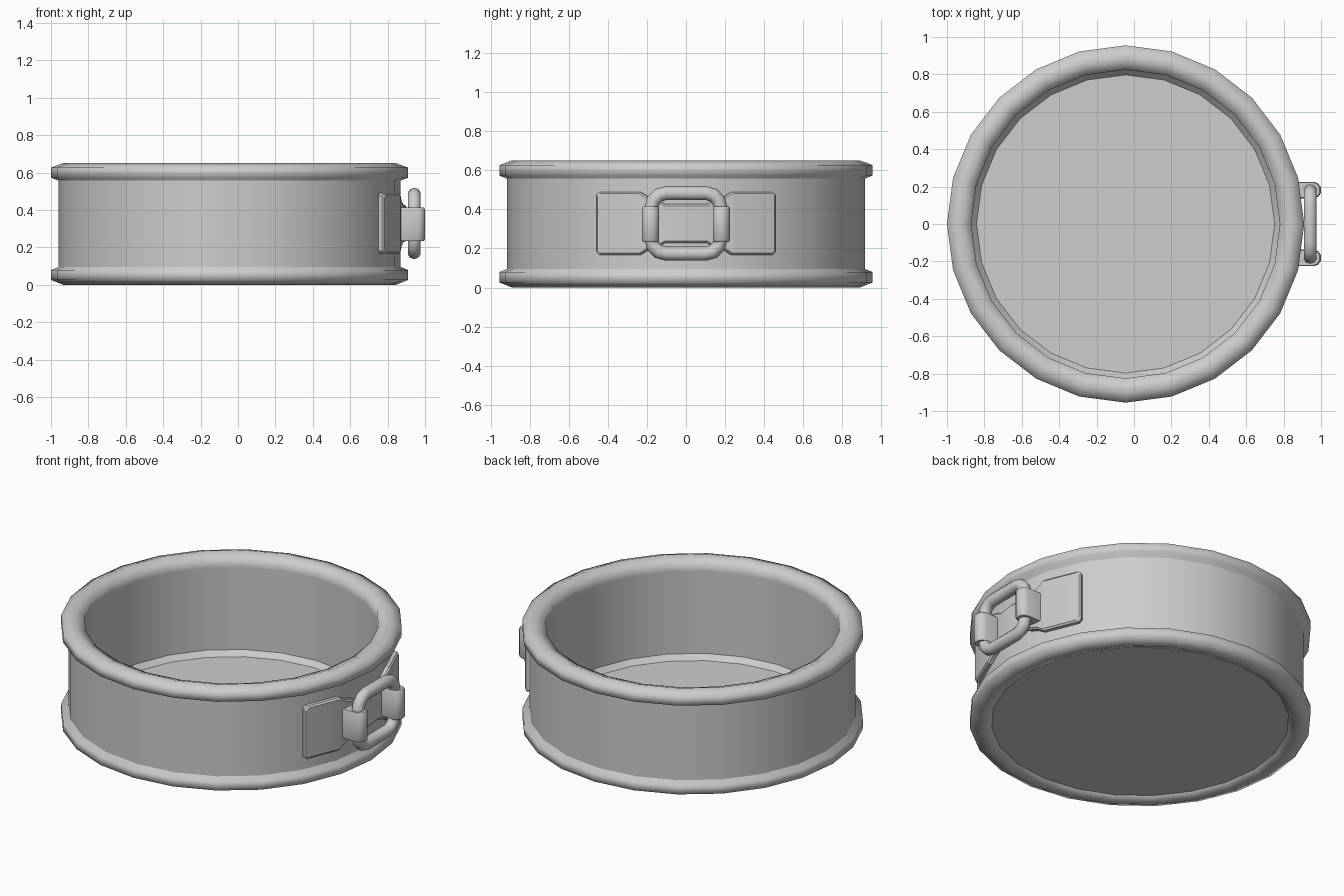
import bpy, bmesh, math

if "Cube" in bpy.data.objects:
    bpy.data.objects.remove(bpy.data.objects["Cube"])

SIDES = 24
CX = -0.045      # centre of the round pan; the clasp sticks out on +x
MID_Z = 0.328    # height of the clasp centre
GREY = (0.61, 0.61, 0.61, 1)

steel = bpy.data.materials.new("grey_steel")
steel.use_nodes = True
steel.diffuse_color = GREY
steel.node_tree.nodes["Principled BSDF"].inputs["Base Color"].default_value = GREY


def skin(name, rings, closed=False, caps=None, angle=30):
    """Join equal loops of points into a surface; caps is 'ngon', 'strip' or None."""
    bm = bmesh.new()
    loops = [[bm.verts.new(p) for p in ring] for ring in rings]
    n = len(loops[0])
    pairs = list(zip(loops, loops[1:]))
    if closed:
        pairs.append((loops[-1], loops[0]))
    for a, b in pairs:
        for i in range(n):
            j = (i + 1) % n
            bm.faces.new((a[i], a[j], b[j], b[i]))
    for loop in (loops[0], loops[-1]):
        if caps == "ngon":
            bm.faces.new(loop)
        elif caps == "strip":
            for i in range(n // 2 - 1):
                bm.faces.new((loop[i], loop[i + 1], loop[n - 2 - i], loop[n - 1 - i]))
    bmesh.ops.recalc_face_normals(bm, faces=bm.faces)
    mesh = bpy.data.meshes.new(name)
    bm.to_mesh(mesh)
    bm.free()
    mesh.materials.append(steel)
    obj = bpy.data.objects.new(name, mesh)
    bpy.context.collection.objects.link(obj)
    bpy.ops.object.select_all(action="DESELECT")
    obj.select_set(True)
    bpy.context.view_layer.objects.active = obj
    bpy.ops.object.shade_smooth_by_angle(angle=math.radians(angle))
    return obj


def lathe(name, profile, **options):
    rings = []
    for r, z in profile:
        turn = [math.tau * i / SIDES for i in range(SIDES)]
        rings.append([(CX + r * math.cos(a), r * math.sin(a), z) for a in turn])
    return skin(name, rings, **options)


# Outer wall band, with its ends buried in the rims
lathe("outer_wall", [(0.915, 0.05), (0.915, 0.6), (0.88, 0.6), (0.88, 0.05)], closed=True)

# Inner wall flowing into the two rolled rims
lathe("inner_wall_and_rims", [
    (0.89, 0.547), (0.955, 0.573), (0.955, 0.626), (0.89, 0.651), (0.825, 0.626),
    (0.825, 0.575), (0.825, 0.06), (0.825, 0.026), (0.89, 0), (0.955, 0.026),
    (0.955, 0.079), (0.89, 0.105)], closed=True, angle=75)

# Pan floor with a sloping edge
lathe("pan_floor", [(0.835, 0.023), (0.835, 0.08), (0.797, 0.037)], caps="ngon", angle=20)


def on_wall(k, radius):
    """Point on the faceted wall, k sides away from the +x corner."""
    base = math.floor(k)
    f = k - base
    a, b = (math.tau * s / SIDES for s in (base, base + 1))
    x = radius * ((1 - f) * math.cos(a) + f * math.cos(b))
    y = radius * ((1 - f) * math.sin(a) + f * math.sin(b))
    return CX + x, y


# Clasp plate: two wide ends joined by a narrow neck, hugging the wall
half = [(0, 0.1), (0.45, 0.1), (0.55, 0.115), (0.78, 0.132), (0.98, 0.162),
        (1, 0.162), (1.89, 0.162), (1.95, 0.147)]
columns = [(-k, h) for k, h in reversed(half[1:])] + half
layers = []
for radius, inset in ((0.9, 0), (0.936, 0), (0.945, 0.01)):
    pts = []
    for k, h in columns:
        if abs(k) > 1:
            k *= 1 - 2 * inset
        pts.append((*on_wall(k, radius), h - inset))
    upper = [(x, y, MID_Z + h) for x, y, h in pts]
    lower = [(x, y, MID_Z - h) for x, y, h in reversed(pts)]
    layers.append(upper + lower)
skin("clasp_plate", layers, caps="strip", angle=20)

# Clasp ring: round wire swept along a rounded rectangle
CORNER, WIRE = 0.075, 0.036
rings = []
for quarter in range(4):
    mid = math.radians(45 + 90 * quarter)
    cy = math.copysign(0.177 - CORNER, math.cos(mid))
    cz = MID_Z + math.copysign(0.155 - CORNER, math.sin(mid))
    for step in range(4):
        a = math.radians(90 * quarter + 30 * step)
        ring = []
        for i in range(10):
            t = math.tau * i / 10
            reach = CORNER + WIRE * math.cos(t)
            ring.append((0.942 + WIRE * math.sin(t), cy + reach * math.cos(a), cz + reach * math.sin(a)))
        rings.append(ring)
skin("clasp_ring", rings, closed=True, angle=60)

# Barrels that wrap the ring's upright sides
section = [(0.855, -0.044), (0.962, -0.044), (0.985, -0.036), (1, -0.016)]
section += [(x, -y) for x, y in reversed(section)]
for name, side in (("left_barrel", 1), ("right_barrel", -1)):
    rings = []
    for z, s in ((-0.09, 0.9), (-0.08, 1), (0.08, 1), (0.09, 0.9)):
        rings.append([(0.93 + (x - 0.93) * s, side * 0.181 + y * s, MID_Z - 0.004 + z) for x, y in section])
    skin(name, rings, caps="ngon", angle=35)
